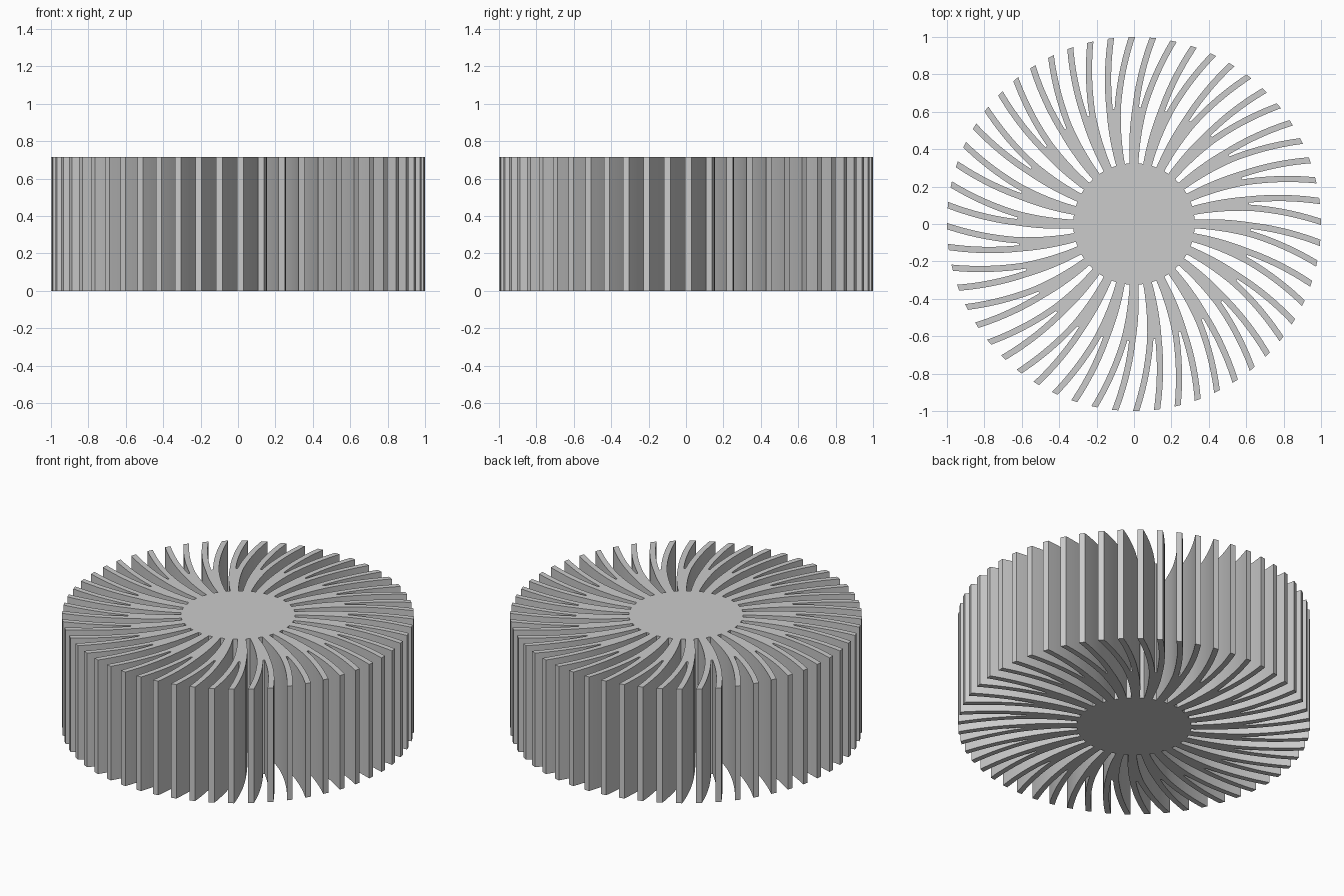
import bpy, bmesh, math

if "Cube" in bpy.data.objects:
    bpy.data.objects.remove(bpy.data.objects["Cube"])

HEIGHT = 0.715
HUB_R = 0.325
FORK_R = 0.625
STEMS = 28
BEND = 1.45          # radius of the fin curve


def finish(name, bm):
    bmesh.ops.recalc_face_normals(bm, faces=bm.faces[:])
    mesh = bpy.data.meshes.new(name)
    bm.to_mesh(mesh)
    bm.free()
    obj = bpy.data.objects.new(name, mesh)
    bpy.context.collection.objects.link(obj)
    bpy.context.view_layer.objects.active = obj
    obj.select_set(True)
    bpy.ops.object.shade_smooth_by_angle(angle=math.radians(30))
    obj.select_set(False)


def extrude_up(bm):
    geo = bmesh.ops.extrude_face_region(bm, geom=bm.faces[:])["geom"]
    verts = [v for v in geo if isinstance(v, bmesh.types.BMVert)]
    bmesh.ops.translate(bm, verts=verts, vec=(0, 0, HEIGHT))


def offsets(r):
    # outer edge and slit edge, measured from the fin centreline
    if r <= FORK_R:
        t = (r - HUB_R) / (FORK_R - HUB_R)
        return 0.0235 + 0.0155 * t, 0.005
    t = (r - FORK_R) / (1 - FORK_R)
    middle = 0.022 + 0.034 * t
    return middle + 0.017, middle - 0.017


# Solid round core
bm = bmesh.new()
bmesh.ops.create_circle(bm, cap_ends=True, segments=112, radius=HUB_R)
extrude_up(bm)
finish("core", bm)

# Curved fins, each splitting into two blades
radii = [0.315 + (FORK_R - 0.315) * i / 8 for i in range(9)]
radii += [FORK_R + (1 - FORK_R) * i / 10 for i in range(1, 11)]
bm = bmesh.new()
for k in range(STEMS):
    base = 2 * math.pi * k / STEMS
    rows = []
    for r in radii:
        run = max(r - HUB_R, 0)
        w, g = offsets(r)
        mid = base - run * run / (2 * BEND * r)
        row = []
        for o in (-w, -g, g, w):
            a = mid + o / r
            row.append(bm.verts.new((r * math.cos(a), r * math.sin(a), 0)))
        rows.append(row)
    for i in range(len(rows) - 1):
        a, b = rows[i], rows[i + 1]
        for j in range(3):
            if j == 1 and radii[i] > FORK_R - 1e-6:
                continue
            bm.faces.new((a[j], b[j], b[j + 1], a[j + 1]))
extrude_up(bm)
finish("forked_fins", bm)
